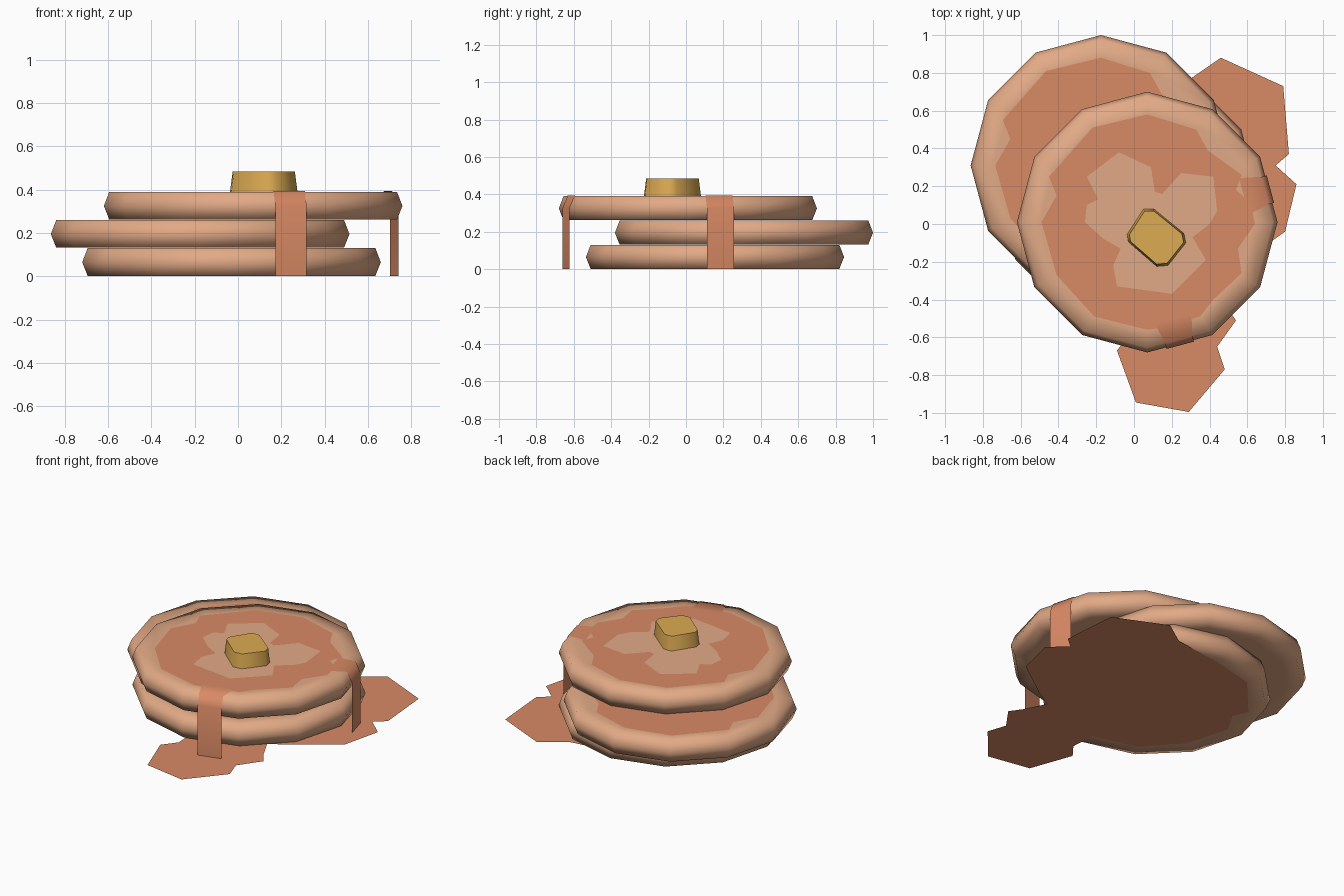
import bpy, bmesh
from math import sin, cos, radians, pi

if "Cube" in bpy.data.objects:
    bpy.data.objects.remove(bpy.data.objects["Cube"], do_unlink=True)


def make_material(name, *rgb):
    """Flat material from 0-255 display values."""
    def linear(c):
        c /= 255
        return c / 12.92 if c < 0.04045 else ((c + 0.055) / 1.055) ** 2.4
    colour = (*[linear(c) for c in rgb], 1)
    mat = bpy.data.materials.new(name)
    mat.use_nodes = True
    mat.diffuse_color = colour
    shader = mat.node_tree.nodes["Principled BSDF"]
    shader.inputs["Base Color"].default_value = colour
    shader.inputs["Roughness"].default_value = 0.9
    return mat


batter = make_material("pancake_tan", 226, 170, 134)
syrup = make_material("syrup_brown", 217, 138, 101)
butter = make_material("butter_yellow", 221, 171, 82)


def finish(name, bm, mat, smooth=False, fix_normals=True):
    if fix_normals:
        bmesh.ops.recalc_face_normals(bm, faces=bm.faces[:])
    for face in bm.faces:
        face.smooth = smooth
    mesh = bpy.data.meshes.new(name)
    bm.to_mesh(mesh)
    bm.free()
    mesh.materials.append(mat)
    obj = bpy.data.objects.new(name, mesh)
    bpy.context.collection.objects.link(obj)
    return obj


def loft(name, rings, mat, smooth):
    """Skin a stack of closed rings and cap both ends."""
    bm = bmesh.new()
    loops = [[bm.verts.new(p) for p in ring] for ring in rings]
    n = len(loops[0])
    for low, high in zip(loops, loops[1:]):
        for i in range(n):
            j = (i + 1) % n
            bm.faces.new((low[i], low[j], high[j], high[i]))
    bm.faces.new(loops[0][::-1])
    bm.faces.new(loops[-1])
    return finish(name, bm, mat, smooth)


def sheet(name, outline, centre, z, mat):
    """Flat patch with its outline given around a centre, facing up."""
    bm = bmesh.new()
    face = bm.faces.new([bm.verts.new((x + centre[0], y + centre[1], z)) for x, y in outline])
    face.normal_update()
    if face.normal.z < 0:
        face.normal_flip()
    bmesh.ops.triangulate(bm, faces=[face])
    return finish(name, bm, mat, fix_normals=False)


SIDES, RADIUS, THICK = 12, 0.69, 0.13
PROFILE = [(0.57, 0.002), (0.665, 0.002), (RADIUS, THICK / 2), (0.665, THICK), (0.57, THICK)]
CENTRES = {"bottom": (-0.03, 0.155), "middle": (-0.175, 0.31), "top": (0.07, 0.01)}

# Wavy outline of a syrup layer, counter-clockwise from the back
SYRUP_LEFT = [(0, .57), (-.29, .5), (-.52, .24), (-.48, .14), (-.56, 0),
              (-.48, -.28), (-.28, -.5), (0, -.57)]
SYRUP_RIGHT = [(.08, -.56), (.28, -.5), (.35, -.41), (.5, -.27), (.48, -.14),
               (.57, -.01), (.55, .1), (.47, .17), (.5, .25), (.32, .38), (.26, .49)]

# Stacked pancakes, each with a syrup layer
for level, (label, (cx, cy)) in enumerate(CENTRES.items()):
    base = level * THICK
    rings = [[(cx + r * cos(2 * pi * i / SIDES), cy + r * sin(2 * pi * i / SIDES), base + z)
              for i in range(SIDES)] for r, z in PROFILE]
    loft(label + "_pancake", rings, batter, True)
    sheet(label + "_syrup", SYRUP_LEFT + SYRUP_RIGHT, (cx, cy), base + THICK + 0.002, syrup)

TOP = 3 * THICK
top_x, top_y = CENTRES["top"]

# Bare patch in the middle of the top syrup
BARE = [(-.08, .38), (-.25, .25), (-.19, .13), (-.25, .1), (-.26, .01), (-.16, -.08),
        (-.07, -.13), (-.11, -.22), (-.09, -.33), (.2, -.37), (.38, -.19), (.31, -.07),
        (.4, 0), (.44, .07), (.42, .25), (.25, .27), (.15, .16), (.11, .17), (.09, .3)]
sheet("bare_patch", BARE, (0, 0), TOP + 0.004, batter)


def drip(name, degrees):
    """Ribbon of syrup running over the rim and down to the ground."""
    a = radians(degrees)
    path = [(0.53, TOP + 0.003, 0.1), (0.645, TOP + 0.003, 0.075),
            (0.675, TOP - THICK / 2, 0.075), (0.675, 0, 0.075)]
    bm = bmesh.new()
    rows = [[bm.verts.new((top_x + r * cos(a) - s * w * sin(a),
                           top_y + r * sin(a) + s * w * cos(a), z)) for s in (-1, 1)]
            for r, z, w in path]
    for (a0, a1), (b0, b1) in zip(rows, rows[1:]):
        bm.faces.new((a0, b0, b1, a1))
    finish(name, bm, syrup, True, fix_normals=False)


drip("front_drip", -75)
drip("side_drip", 15)

# Puddle under the stack with a front lobe and a side lobe
px, py = CENTRES["bottom"]
FRONT_LOBE = [(-.02, -.58), (-.09, -.67), (.01, -.945), (.29, -.995), (.48, -.77),
              (.44, -.65), (.54, -.51), (.49, -.44), (.42, -.3)]
SIDE_LOBE = [(.55, -.22), (.8, -.04), (.86, .21), (.75, .31), (.82, .37),
             (.79, .73), (.46, .88), (.3, .77)]
under = [(x + px, y + py) for x, y in SYRUP_LEFT]
sheet("puddle", under + FRONT_LOBE + SIDE_LOBE, (0, 0), 0, syrup)

# Butter pat: tapered block with cut corners
PAT = [(-.07, .15), (-.015, .15), (.145, .02), (.155, -.03), (.06, -.15),
       (0, -.155), (-.15, -.025), (-.157, .015)]
pat_rings = [[(0.12 + x * k, -0.07 + y * k, z) for x, y in PAT]
             for k, z in ((1, TOP), (0.92, TOP + 0.095))]
pat = loft("butter_pat", pat_rings, butter, False)
bpy.ops.object.select_all(action="DESELECT")
pat.select_set(True)
bpy.context.view_layer.objects.active = pat
bpy.ops.object.shade_smooth_by_angle(angle=radians(62))
